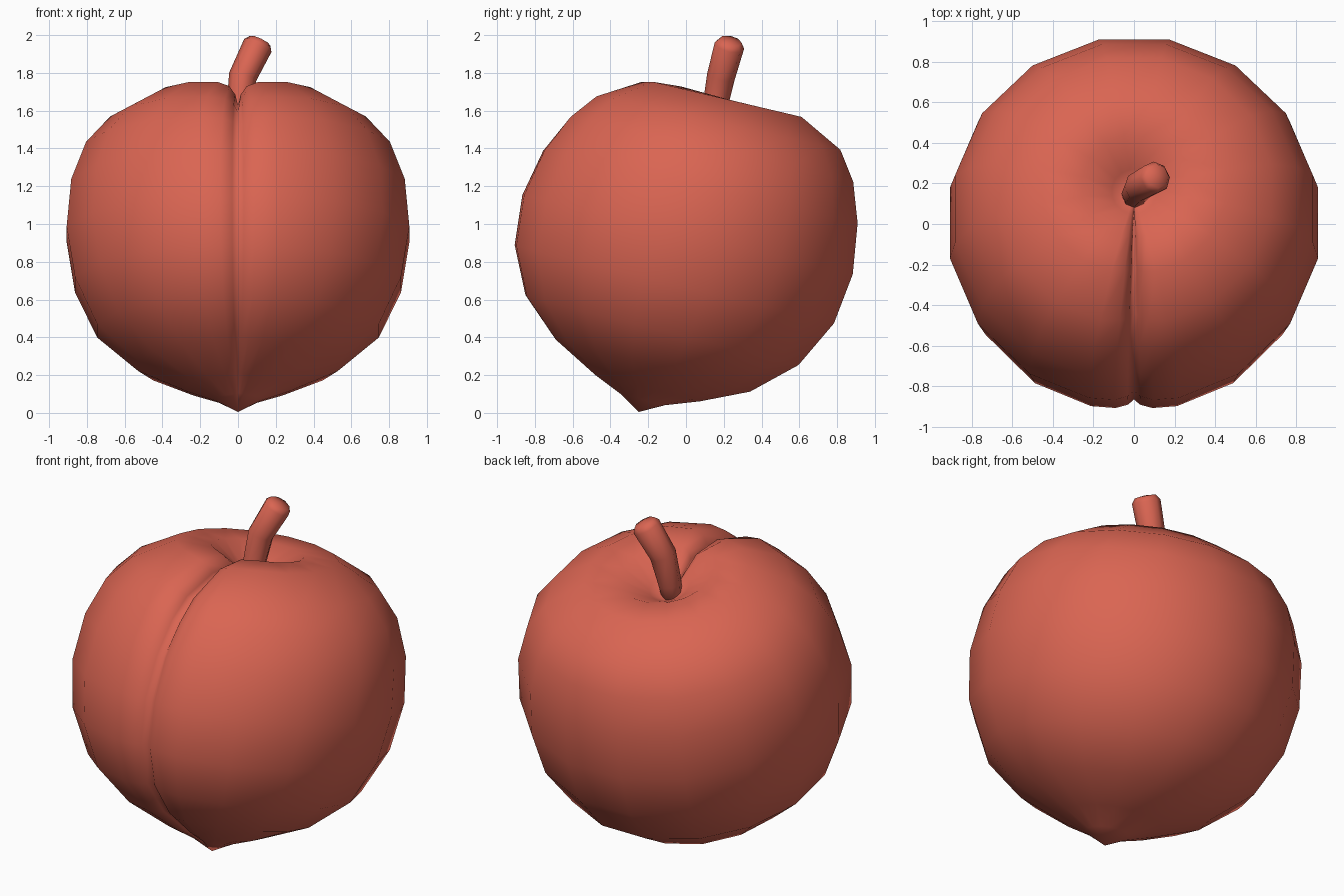
import bpy, bmesh, math
from mathutils import Vector

cube = bpy.data.objects.get("Cube")
if cube:
    bpy.data.objects.remove(cube)

skin = bpy.data.materials.new("peach_red")
skin.use_nodes = True
color = (0.70, 0.13, 0.085, 1)
skin.diffuse_color = color
skin.node_tree.nodes["Principled BSDF"].inputs["Base Color"].default_value = color


def loft(name, rings, start, end):
    """Skin closed rings of points, closing both ends with a pole point."""
    bm = bmesh.new()
    loops = [[bm.verts.new(p) for p in ring] for ring in rings]
    n = len(loops[0])
    first, last = bm.verts.new(start), bm.verts.new(end)
    for i in range(n):
        j = (i + 1) % n
        for a, b in zip(loops, loops[1:]):
            bm.faces.new((a[i], a[j], b[j], b[i]))
        bm.faces.new((first, loops[0][j], loops[0][i]))
        bm.faces.new((last, loops[-1][i], loops[-1][j]))
    bmesh.ops.recalc_face_normals(bm, faces=bm.faces)
    mesh = bpy.data.meshes.new(name)
    bm.to_mesh(mesh)
    bm.free()
    mesh.materials.append(skin)
    obj = bpy.data.objects.new(name, mesh)
    bpy.context.collection.objects.link(obj)
    for poly in mesh.polygons:
        poly.use_smooth = True
    return obj


# Fruit: tilted oval rings (front y, front z, back y, back z, half width, crease depth)
sections = [
    (-.35, .10, -.11, .04, .12, .01),
    (-.49, .20, .08, .06, .28, .03),
    (-.71, .39, .35, .11, .54, .05),
    (-.87, .62, .61, .25, .76, .06),
    (-.93, .89, .80, .47, .88, .065),
    (-.89, 1.16, .90, .73, .925, .07),
    (-.78, 1.40, .925, 1.00, .90, .08),
    (-.64, 1.58, .90, 1.22, .82, .10),
    (-.50, 1.69, .83, 1.39, .69, .12),
    (-.25, 1.77, .62, 1.565, .46, .15),
    (-.07, 1.74, .44, 1.60, .26, .14),
    (.05, 1.61, .27, 1.54, .11, .03),
]
# Crease falloff by angle from the front, mirrored to both lobes
half = [(2, .6), (6, .28), (14, .1)] + [(33.75 + 22.5 * k, 0) for k in range(7)]
columns = [(0, 1)] + half + [(-a, f) for a, f in reversed(half)]
core = Vector((0, .05, .9))

rings = []
for yf, zf, yb, zb, width, depth in sections:
    ring = []
    for angle, fall in columns:
        a = math.radians(angle)
        t = (1 - math.cos(a)) / 2
        p = Vector((width * math.sin(a), yf + (yb - yf) * t, zf + (zb - zf) * t))
        ring.append(p + (core - p).normalized() * depth * fall)
    rings.append(ring)
loft("fruit", rings, (0, -.25, .005), (0, .16, 1.5))

# Stem: bent eight-sided tube with a rounded tip
path = [(0, .11, 1.42), (.003, .15, 1.6), (.025, .185, 1.78), (.105, .23, 1.945), (.117, .236, 1.97)]
radii = [.05, .065, .075, .08, .06]
path = [Vector(p) for p in path]
rings = []
for i, (p, r) in enumerate(zip(path, radii)):
    along = (path[min(i + 1, len(path) - 1)] - path[max(i - 1, 0)]).normalized()
    side = Vector((0, 1, 0)).cross(along).normalized()
    up = along.cross(side)
    rings.append([p + r * (side * math.cos(k * math.pi / 4) + up * math.sin(k * math.pi / 4))
                  for k in range(8)])
loft("stem", rings, path[0], path[-1] + Vector((.003, .001, .006)))
